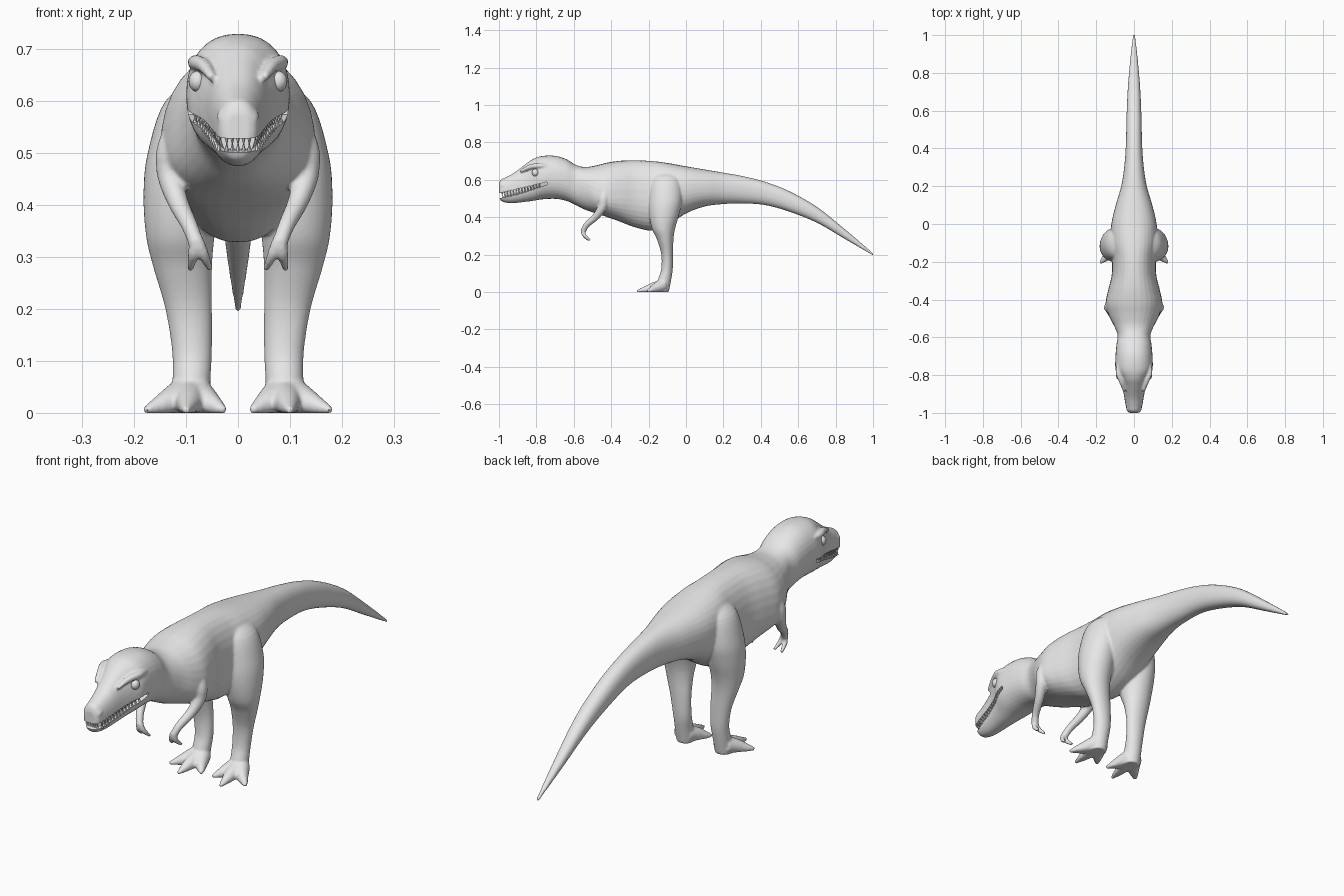
import bpy, bmesh, math
from mathutils import Vector

if "Cube" in bpy.data.objects:
    bpy.data.objects.remove(bpy.data.objects["Cube"])

hide = bpy.data.materials.new("plain_grey")
hide.diffuse_color = (0.8, 0.8, 0.8, 1)
hide.use_nodes = True
hide.node_tree.nodes["Principled BSDF"].inputs["Base Color"].default_value = hide.diffuse_color


def make(name, bm):
    bmesh.ops.recalc_face_normals(bm, faces=bm.faces)
    me = bpy.data.meshes.new(name)
    bm.to_mesh(me)
    bm.free()
    me.materials.append(hide)
    ob = bpy.data.objects.new(name, me)
    bpy.context.collection.objects.link(ob)
    return ob


def smooth(ob, angle=40):
    bpy.ops.object.select_all(action='DESELECT')
    ob.select_set(True)
    bpy.context.view_layer.objects.active = ob
    bpy.ops.object.shade_smooth_by_angle(angle=math.radians(angle))


def resample(pts, steps):
    """Catmull-Rom interpolation of tuples of any length."""
    out = []
    for i in range(len(pts) - 1):
        a, b, c, d = (pts[max(i - 1, 0)], pts[i], pts[i + 1], pts[min(i + 2, len(pts) - 1)])
        for k in range(steps):
            t = k / steps
            out.append(tuple(0.5 * (2 * q + (r - p) * t + (2 * p - 5 * q + 4 * r - s) * t * t
                                    + (3 * q - p - 3 * r + s) * t ** 3)
                             for p, q, r, s in zip(a, b, c, d)))
    return out + [pts[-1]]


def loft(bm, rings):
    rows = [[bm.verts.new(p) for p in ring] for ring in rings]
    n = len(rows[0])
    for a, b in zip(rows, rows[1:]):
        for i in range(n):
            j = (i + 1) % n
            bm.faces.new((a[i], a[j], b[j], b[i]))
    bm.faces.new(rows[0][::-1])
    bm.faces.new(rows[-1])


def power(v, n):
    return math.copysign(abs(v) ** (2 / n), v)


ANGLES = [2 * math.pi * i / 32 for i in range(32)]


def tube(bm, pts, side=1, steps=5):
    """Round limb along points (x, y, z, radius), kept above the ground."""
    pts = [(p[0] * side,) + tuple(p[1:]) for p in resample(pts, steps)]
    rings = []
    for i, p in enumerate(pts):
        a, b = pts[max(i - 1, 0)], pts[min(i + 1, len(pts) - 1)]
        q = (Vector(b[:3]) - Vector(a[:3])).to_track_quat('Z', 'Y')
        ring = [Vector(p[:3]) + q @ Vector((p[3] * math.cos(t), p[3] * math.sin(t), 0)) for t in ANGLES[::2]]
        rings.append([(v.x, v.y, max(v.z, 0)) for v in ring])
    loft(bm, rings)


# Trunk sections: y, bottom, top, height of widest point, half width
TRUNK = resample([
    (-1.0, .512, .578, .545, .022), (-.99, .488, .60, .545, .036),
    (-.96, .477, .615, .545, .044), (-.92, .475, .637, .55, .051),
    (-.86, .482, .682, .565, .063), (-.82, .487, .71, .59, .077),
    (-.77, .495, .727, .61, .098), (-.70, .498, .728, .61, .098),
    (-.64, .487, .71, .60, .093), (-.59, .465, .68, .58, .087),
    (-.54, .44, .668, .56, .105), (-.48, .42, .677, .52, .135),
    (-.42, .40, .692, .50, .15), (-.35, .375, .702, .50, .137),
    (-.27, .345, .704, .50, .118), (-.18, .328, .70, .50, .117),
    (-.10, .355, .69, .53, .125), (0, .42, .672, .55, .12),
    (.1, .457, .655, .555, .097), (.2, .47, .638, .555, .068),
    (.3, .473, .62, .55, .052), (.42, .465, .59, .53, .043),
    (.55, .43, .54, .485, .04), (.7, .37, .455, .413, .034),
    (.85, .283, .335, .31, .022), (1.003, .193, .205, .199, .006)], 6)
N = 2.25


def trunk_ring(s, k=1.0):
    y, zb, zt, zm, hw = s
    return [(k * hw * power(math.cos(t), N), y,
             zm + k * (zt - zm if math.sin(t) > 0 else zm - zb) * power(math.sin(t), N)) for t in ANGLES]


def skin_x(y, z):
    s = min(TRUNK, key=lambda r: abs(r[0] - y))
    d = (z - s[3]) / (s[2] - s[3] if z > s[3] else s[3] - s[1])
    return s[4] * max(0, 1 - abs(d) ** N) ** (1 / N)


bm = bmesh.new()
loft(bm, [trunk_ring(s) for s in TRUNK])

# Leg sections: z, inner x, outer x, front y, back y
LEG = resample([
    (.65, .02, .07, -.15, -.07), (.60, .025, .14, -.185, -.03),
    (.50, .03, .174, -.198, -.02), (.42, .035, .182, -.198, -.035),
    (.34, .045, .177, -.183, -.058), (.28, .05, .163, -.155, -.067),
    (.20, .05, .14, -.132, -.069), (.12, .05, .127, -.133, -.071),
    (.06, .053, .126, -.152, -.08), (0, .055, .126, -.165, -.092)], 5)
for side in (-1, 1):
    loft(bm, [[(side * ((a + b) / 2 + (b - a) / 2 * math.cos(t)),
                (f + k) / 2 + (k - f) / 2 * math.sin(t), z) for t in ANGLES]
              for z, a, b, f, k in LEG])
    # Three toes
    for tx, ty in ((.026, -.212), (.100, -.262), (.179, -.207)):
        bx = .09 + (tx - .09) * .15
        tube(bm, [(bx, -.125, .035, .034), (bx * .6 + tx * .4, -.135 * .6 + ty * .4, .02, .026),
                  (bx * .25 + tx * .75, -.13 * .25 + ty * .75, .01, .016), (tx, ty, .004, .007)], side)
    # Arm with two claws
    tube(bm, [(.11, -.43, .55, .03), (.128, -.44, .50, .03), (.13, -.447, .455, .025),
              (.115, -.48, .405, .02), (.093, -.53, .36, .016), (.08, -.55, .325, .015)], side)
    for cx, cy in ((.053, -.518), (.092, -.512)):
        tube(bm, [(.08, -.55, .335, .013), ((.08 + cx) / 2, -.545, .305, .011), (cx, cy, .275, .006)], side)
    # Brow ridge and nostril bump
    tube(bm, [(.05, -.885, .645, .008), (.066, -.835, .668, .013), (.083, -.785, .675, .014),
              (.08, -.73, .67, .008)], side)
    tube(bm, [(.022, -.955, .575, .013), (.027, -.975, .572, .014), (.028, -.988, .56, .010)], side)
body = make("body", bm)


# Mouth opening between the upper and lower lip lines
def upper_lip(y):
    return .528 + .235 * (y + 1)


def lower_lip(y):
    return .50 + .21 * (y + 1) + .3 * (y + 1) ** 2


bm = bmesh.new()
loft(bm, [[(-.2, y, lower_lip(y)), (.2, y, lower_lip(y)), (.2, y, upper_lip(y)), (-.2, y, upper_lip(y))]
          for y in (-1.05, -.97, -.91, -.86, -.80, -.742)])
cutter = make("mouth_cutter", bm)
cutter.hide_render = True

# Fuse the body parts into one skin, relax it, then open the mouth
mod = body.modifiers.new("fuse", 'REMESH')
mod.mode = 'VOXEL'
mod.voxel_size = .005
mod = body.modifiers.new("relax", 'SMOOTH')
mod.factor = .5
mod.iterations = 5
mod = body.modifiers.new("mouth", 'BOOLEAN')
mod.operation = 'DIFFERENCE'
mod.solver = 'EXACT'
mod.object = cutter
bpy.context.view_layer.objects.active = body
body.select_set(True)
for m in [m.name for m in body.modifiers]:
    bpy.ops.object.modifier_apply(modifier=m)
bpy.data.objects.remove(cutter)
smooth(body, 50)

# Inside of the mouth
bm = bmesh.new()
loft(bm, [trunk_ring(s, .8) for s in TRUNK if -.968 < s[0] < -.70])
smooth(make("mouth_lining", bm))

# Teeth rows along both lips
spots = [(x * .011, -.983) for x in range(-2, 3)]
for i in range(13):
    y = -.972 + i * .0155
    x = skin_x(y, (upper_lip(y) + lower_lip(y)) / 2) * .93
    spots += [(x, y), (-x, y)]
bm = bmesh.new()
for x, y in spots:
    for root, d in ((upper_lip(y) + .002, -1), (lower_lip(y) - .002, 1)):
        yy = y + (.004 if d > 0 else 0)
        base = [bm.verts.new((x + .005 * math.cos(t), yy + .005 * math.sin(t), root)) for t in ANGLES[::5][:6]]
        tip = bm.verts.new((x * .98, yy, root + d * .021))
        for i in range(6):
            bm.faces.new((base[i], base[(i + 1) % 6], tip))
        bm.faces.new(base[::-1])
make("teeth", bm)

# Eyes
for side, label in ((-1, "left"), (1, "right")):
    bm = bmesh.new()
    bmesh.ops.create_uvsphere(bm, u_segments=20, v_segments=12, radius=.02)
    eye = make("eye_" + label, bm)
    eye.location = (side * .078, -.805, .638)
    eye.scale = (.85, .95, 1)
    smooth(eye)
